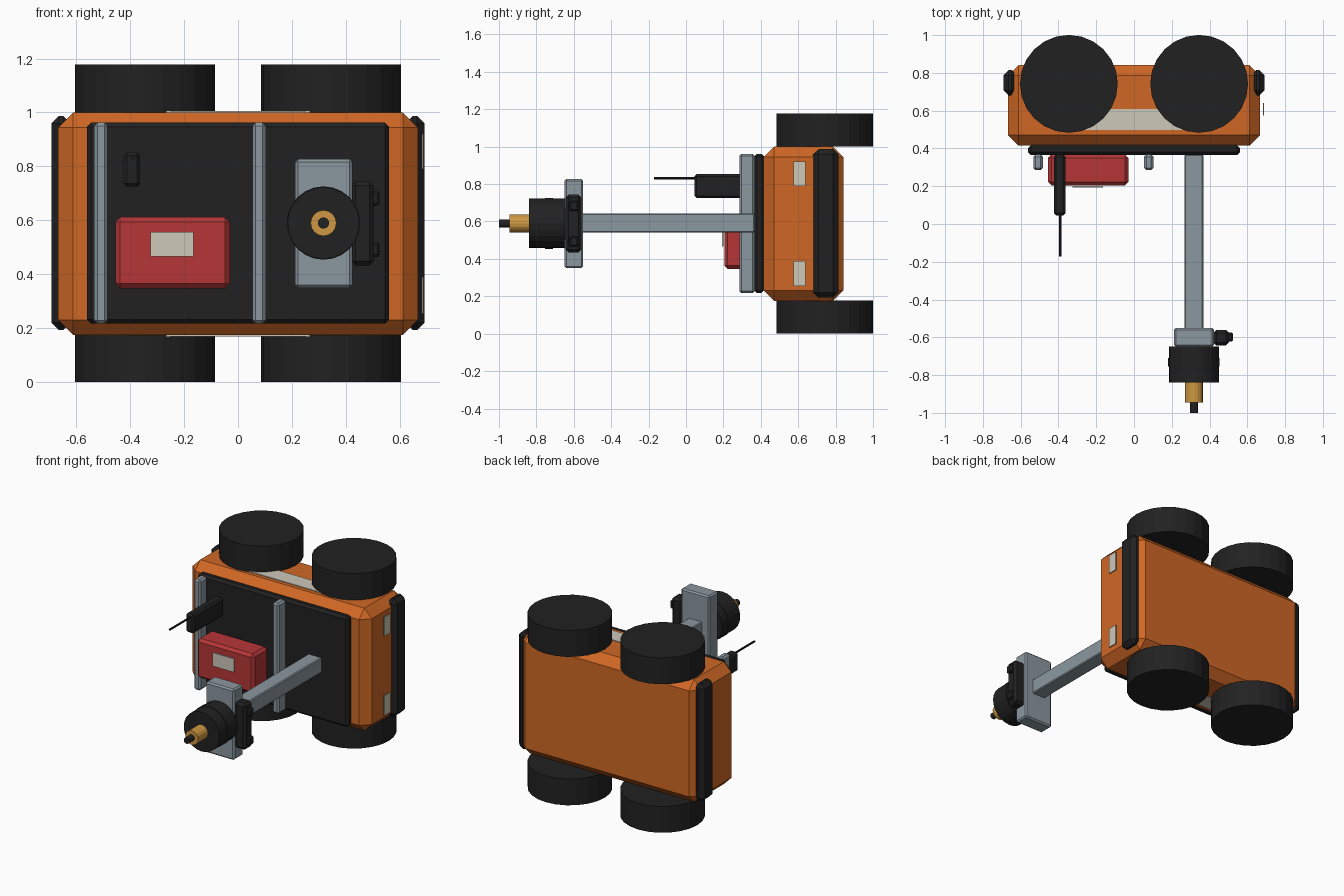
import bpy, math

if "Cube" in bpy.data.objects:
    bpy.data.objects.remove(bpy.data.objects["Cube"])


def material(name, rgb):
    m = bpy.data.materials.new(name)
    m.diffuse_color = (*rgb, 1)
    m.use_nodes = True
    m.node_tree.nodes["Principled BSDF"].inputs["Base Color"].default_value = m.diffuse_color
    return m


ORANGE = material("orange paint", (0.63, 0.137, 0.018))
BLACK = material("black rubber", (0.0155, 0.0155, 0.0155))
GREY = material("grey metal", (0.26, 0.31, 0.35))
RED = material("red case", (0.47, 0.037, 0.038))
CREAM = material("cream panel", (0.62, 0.58, 0.49))
BRASS = material("brass", (0.62, 0.31, 0.055))


def box(name, x, y, z, mat, bevel=0.0):
    """Box from (min, max) ranges with an optional flat chamfer."""
    mid = [(r[0] + r[1]) / 2 for r in (x, y, z)]
    bpy.ops.mesh.primitive_cube_add(size=1, location=mid)
    ob = bpy.context.object
    ob.name = name
    ob.scale = [r[1] - r[0] for r in (x, y, z)]
    bpy.ops.object.transform_apply(location=False, rotation=False, scale=True)
    ob.data.materials.append(mat)
    if bevel:
        mod = ob.modifiers.new("chamfer", 'BEVEL')
        mod.width = bevel
        mod.segments = 1
    return ob


def cylinder(name, axis, centre, span, radius, mat, sides=24):
    """Cylinder along y or z; centre gives the other two coordinates."""
    mid = (span[0] + span[1]) / 2
    if axis == 'z':
        loc, rot = (centre[0], centre[1], mid), (0, 0, 0)
    else:
        loc, rot = (centre[0], mid, centre[1]), (math.pi / 2, 0, 0)
    bpy.ops.mesh.primitive_cylinder_add(vertices=sides, radius=radius,
                                        depth=span[1] - span[0], location=loc, rotation=rot)
    ob = bpy.context.object
    ob.name = name
    ob.data.materials.append(mat)
    return ob


# Chassis body, deck plate
box("body", (-0.667, 0.667), (0.415, 0.842), (0.175, 1.0), ORANGE, 0.056)
box("deck_plate", (-0.56, 0.56), (0.365, 0.418), (0.217, 0.962), BLACK, 0.015)

# Wheels and cream stripes on both flanks
for side, span, skin in (("lower", (0, 0.177), (0.170, 0.178)), ("upper", (1.0, 1.178), (0.997, 1.005))):
    for end, x in (("rear", -0.345), ("front", 0.345)):
        cylinder(f"{side}_{end}_wheel", 'z', (x, 0.742), span, 0.259, BLACK)
    box(f"{side}_stripe", (-0.265, 0.265), (0.497, 0.61), skin, CREAM)

# End bumpers
for name, s in (("rear_bumper", -1), ("front_bumper", 1)):
    box(name, tuple(sorted((s * 0.62, s * 0.692))), (0.68, 0.815), (0.193, 0.987), BLACK, 0.028)

# Headlight plates
for i, z in enumerate(((0.255, 0.39), (0.79, 0.92))):
    box(f"headlight_{i}", (0.682, 0.688), (0.575, 0.64), z, CREAM)

# Deck rails
for i, x in enumerate((-0.508, 0.078)):
    box(f"deck_rail_{i}", (x - 0.025, x + 0.025), (0.285, 0.368), (0.217, 0.962), GREY, 0.012)

# Red case with label plate
box("red_case", (-0.455, -0.03), (0.205, 0.368), (0.347, 0.612), RED, 0.018)
box("case_label", (-0.325, -0.165), (0.193, 0.2), (0.466, 0.556), CREAM)

# Radio and antenna
box("radio", (-0.424, -0.363), (0.045, 0.368), (0.725, 0.853), BLACK, 0.012)
cylinder("antenna", 'y', (-0.39, 0.832), (-0.172, 0.06), 0.0065, BLACK, 8)

# Drill arm and head
HX, HZ = 0.317, 0.59
box("arm", (HX - 0.05, HX + 0.05), (-0.57, 0.368), (0.54, 0.642), GREY, 0.006)
box("head_block", (0.212, 0.424), (-0.65, -0.55), (0.35, 0.827), GREY, 0.01)
cylinder("motor", 'y', (HX, HZ), (-0.84, -0.648), 0.133, BLACK)
cylinder("motor_band", 'y', (HX, HZ), (-0.755, -0.71), 0.136, BLACK)
cylinder("collar", 'y', (HX, HZ), (-0.945, -0.835), 0.048, BRASS, 16)
cylinder("drill_tip", 'y', (HX, HZ), (-1.0, -0.94), 0.021, BLACK, 12)

# Side pack with two knobs
box("side_pack", (0.42, 0.503), (-0.643, -0.56), (0.433, 0.745), BLACK, 0.016)
for i, z in enumerate((0.492, 0.682)):
    box(f"pack_knob_{i}", (0.495, 0.525), (-0.623, -0.575), (z - 0.027, z + 0.027), BLACK, 0.008)
